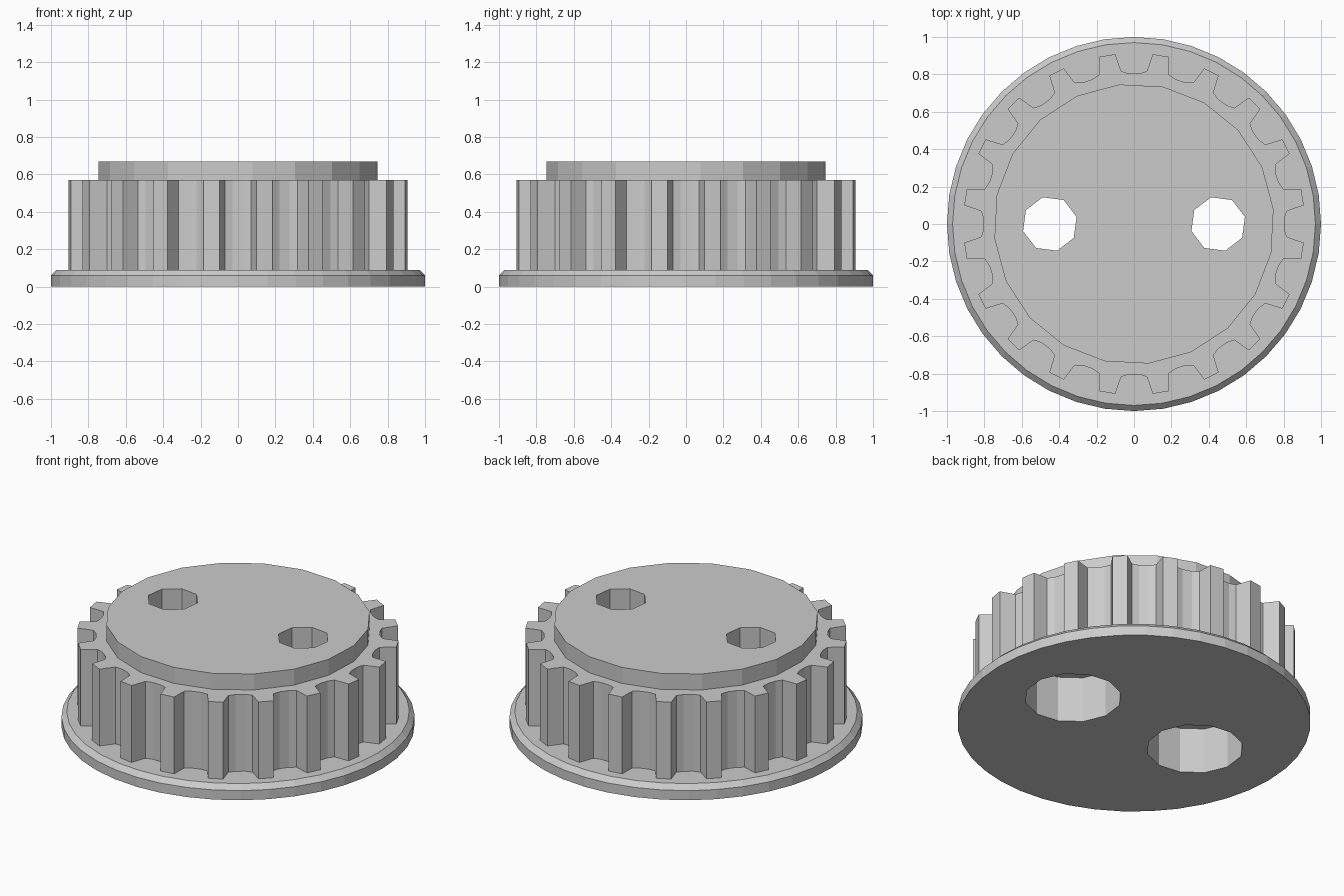
import bpy
import bmesh
from math import cos, sin, radians

cube = bpy.data.objects.get("Cube")
if cube:
    bpy.data.objects.remove(cube, do_unlink=True)

grey = bpy.data.materials.new("light_grey")
grey.use_nodes = True
grey.diffuse_color = (0.6, 0.6, 0.6, 1)
grey.node_tree.nodes["Principled BSDF"].inputs["Base Color"].default_value = (0.6, 0.6, 0.6, 1)


def circle(radius, sides, start=0, cx=0):
    """Regular polygon outline as a list of (x, y)."""
    angles = [radians(start + 360 * i / sides) for i in range(sides)]
    return [(cx + radius * cos(a), radius * sin(a)) for a in angles]


def loft(name, sections):
    """Solid through a stack of (outline, z) sections with equal point counts."""
    bm = bmesh.new()
    rings = [[bm.verts.new((x, y, z)) for x, y in outline] for outline, z in sections]
    for low, high in zip(rings, rings[1:]):
        for i in range(len(low)):
            j = (i + 1) % len(low)
            bm.faces.new((low[i], low[j], high[j], high[i]))
    bm.faces.new(rings[0][::-1])
    bm.faces.new(rings[-1])
    bmesh.ops.recalc_face_normals(bm, faces=bm.faces)
    mesh = bpy.data.meshes.new(name)
    bm.to_mesh(mesh)
    bm.free()
    mesh.materials.append(grey)
    obj = bpy.data.objects.new(name, mesh)
    bpy.context.collection.objects.link(obj)
    return obj


def combine(body, other, operation):
    """Apply a boolean and discard the helper."""
    mod = body.modifiers.new(operation, "BOOLEAN")
    mod.operation = operation
    mod.solver = "EXACT"
    mod.object = other
    bpy.context.view_layer.objects.active = body
    bpy.ops.object.modifier_apply(modifier=mod.name)
    bpy.data.objects.remove(other, do_unlink=True)


# Base flange with a chamfered upper rim
pulley = loft("toothed_pulley", [
    (circle(1.0, 40), 0), (circle(1.0, 40), 0.06), (circle(0.97, 40), 0.09)])

# Toothed ring: one tooth profile (angle from tooth centre, radius) repeated
TEETH = 20
half_tooth = [(2.7, 0.913), (3.5, 0.86), (4.2, 0.82), (7.0, 0.805)]
tooth = [(-a, r) for a, r in reversed(half_tooth)] + half_tooth
gear_outline = []
for n in range(TEETH):
    centre = (n + 0.5) * 360 / TEETH
    for offset, r in tooth:
        a = radians(centre + offset)
        gear_outline.append((r * cos(a), r * sin(a)))
combine(pulley, loft("tooth_ring", [(gear_outline, 0.04), (gear_outline, 0.57)]), "UNION")

# Raised hub on top
hub = circle(0.75, 20, 6)
combine(pulley, loft("hub", [(hub, 0.5), (hub, 0.67)]), "UNION")

# Two through holes, each with a wide counterbore from below
for side in (-1, 1):
    bore = circle(0.275, 12, 8, side * 0.45)
    hole = circle(0.148, 8, 15, side * 0.45)
    combine(pulley, loft("counterbore_cutter", [(bore, -0.1), (bore, 0.285)]), "DIFFERENCE")
    combine(pulley, loft("hole_cutter", [(hole, 0.2), (hole, 0.8)]), "DIFFERENCE")
